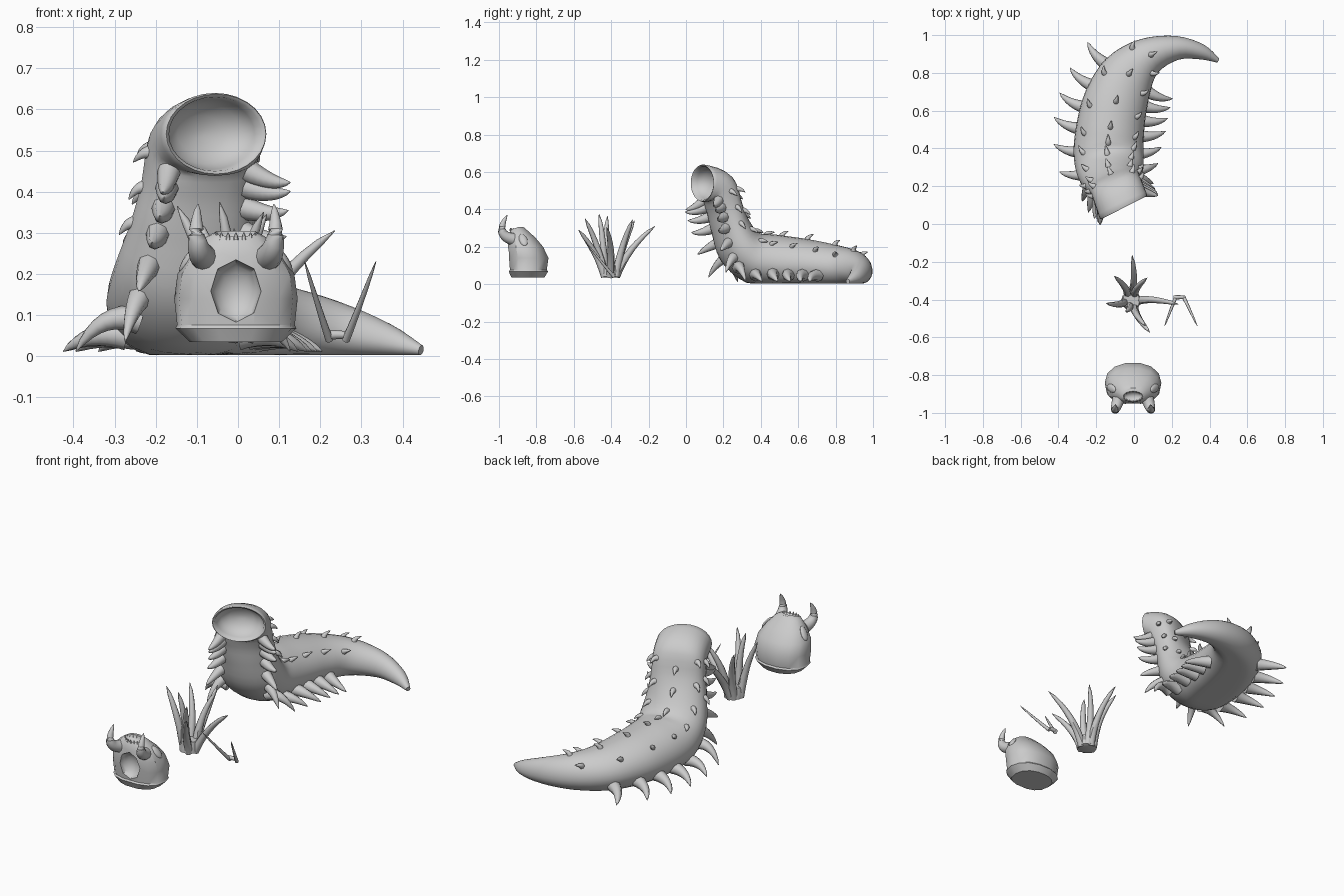
import bpy, bmesh, math
from mathutils import Vector, Matrix

if "Cube" in bpy.data.objects:
    bpy.data.objects.remove(bpy.data.objects["Cube"])

GREY = (0.6, 0.6, 0.6, 1)
mat = bpy.data.materials.new("plain grey")
mat.use_nodes = True
mat.diffuse_color = GREY
mat.node_tree.nodes["Principled BSDF"].inputs["Base Color"].default_value = GREY
UP = Vector((0, 0, 1))


def smooth(ob, angle):
    bpy.ops.object.select_all(action='DESELECT')
    ob.select_set(True)
    bpy.context.view_layer.objects.active = ob
    bpy.ops.object.shade_smooth_by_angle(angle=math.radians(angle))


def finish(bm, name, angle=45):
    bmesh.ops.recalc_face_normals(bm, faces=bm.faces[:])
    mesh = bpy.data.meshes.new(name)
    bm.to_mesh(mesh)
    bm.free()
    mesh.materials.append(mat)
    ob = bpy.data.objects.new(name, mesh)
    bpy.context.collection.objects.link(ob)
    smooth(ob, angle)
    return ob


def loft(bm, rings):
    loops = [[bm.verts.new(p) for p in ring] for ring in rings]
    n = len(loops[0])
    for a, b in zip(loops, loops[1:]):
        for i in range(n):
            j = (i + 1) % n
            bm.faces.new((a[i], a[j], b[j], b[i]))
    bm.faces.new(loops[0][::-1])
    bm.faces.new(loops[-1])


def boxy(v, power):
    return math.copysign(abs(v) ** power, v)


def limb(bm, base, bend, tip, radius, power=0.7, sides=8, steps=8):
    """Tapered tube along a three-point curve."""
    base, bend, tip = Vector(base), Vector(bend), Vector(tip)
    rings = []
    for k in range(steps + 1):
        t = k / steps
        p = base * (1 - t) ** 2 + bend * 2 * t * (1 - t) + tip * t * t
        d = ((bend - base) * (1 - t) + (tip - bend) * t).normalized()
        q = d.to_track_quat('Z', 'Y')
        r = radius * (1 - t) ** power + 0.0012
        rings.append([p + q @ Vector((r * math.cos(a), r * math.sin(a), 0))
                      for a in (math.tau * i / sides for i in range(sides))])
    loft(bm, rings)


def cut(ob, location, scale, rotation, segments, rings):
    """Scoop an ellipsoid out of an object."""
    bm = bmesh.new()
    m = Matrix.LocRotScale(Vector(location), rotation.to_quaternion(), Vector(scale))
    bmesh.ops.create_uvsphere(bm, u_segments=segments, v_segments=rings, radius=1, matrix=m)
    tool = finish(bm, "cutter")
    mod = ob.modifiers.new("scoop", 'BOOLEAN')
    mod.operation = 'DIFFERENCE'
    mod.object = tool
    bpy.context.view_layer.objects.active = ob
    bpy.ops.object.modifier_apply(modifier=mod.name)
    bpy.data.objects.remove(tool)


# Worm body: x, y, z, half width, upper height, lower height from tail to neck
SPINE = [(.445, .865, .015, .012, .012, .012),
         (.36, .91, .035, .04, .045, .035),
         (.23, .932, .06, .063, .075, .06),
         (.08, .89, .08, .10, .10, .085),
         (-.03, .79, .095, .145, .115, .11),
         (-.095, .65, .105, .17, .135, .125),
         (-.125, .51, .11, .18, .15, .13),
         (-.135, .38, .13, .185, .15, .135),
         (-.125, .29, .205, .178, .12, .13),
         (-.11, .235, .32, .155, .095, .10),
         (-.098, .205, .42, .14, .078, .085),
         (-.082, .165, .505, .138, .10, .085),
         (-.056, .092, .54, .14, .10, .10)]
LAST = len(SPINE) - 1
MOUTH = Vector((.45, -.89, 0)).normalized()


def sample(s):
    s = max(0, min(LAST, s))
    i = min(int(s), LAST - 1)
    t = s - i
    a, b, c, d = (SPINE[max(0, min(LAST, i + k))] for k in (-1, 0, 1, 2))
    return [0.5 * (2 * q + (r - p) * t + (2 * p - 5 * q + 4 * r - w) * t * t
                   + (3 * q - p - 3 * r + w) * t ** 3) for p, q, r, w in zip(a, b, c, d)]


def frame(s):
    tan = (Vector(sample(s + .9)[:3]) - Vector(sample(s - .9)[:3])).normalized()
    tan = tan.lerp(MOUTH, max(0, s - LAST + 1)).normalized()
    side = tan.cross(UP).normalized()
    return tan, side, side.cross(tan)


def skin(s, a, scale=1):
    x, y, z, w, h, low = sample(s)
    _, side, up = frame(s)
    # the neck is squarer than the rest
    power = 1 - .3 * max(0, 1 - abs(s - 10.4) / 1.6)
    p = Vector((x, y, z)) + scale * (side * w * boxy(math.cos(a), power)
                                     + up * (h if math.sin(a) > 0 else low) * boxy(math.sin(a), power))
    p.z = max(p.z, .003)
    return p


ANGLES = [math.tau * i / 28 for i in range(28)]
bm = bmesh.new()
rings = [[skin(k / 4, a) for a in ANGLES] for k in range(LAST * 4 + 1)]
# hollow bowl inside the neck opening
for scale, depth in ((.97, -.006), (.9, -.002), (.86, .025), (.72, .055), (.45, .078), (.1, .088)):
    rings.append([skin(LAST, a, scale) - MOUTH * depth for a in ANGLES])
loft(bm, rings)
finish(bm, "worm_body", 60)


def spike(bm, s, deg, aim_deg, length, radius, sweep, lift=0):
    """Hooked spike on the body skin, swept towards the tail."""
    a, aim = math.radians(deg), math.radians(aim_deg)
    tan, side, up = frame(s)
    out = side * math.cos(aim) + up * math.sin(aim)
    base = skin(s, a, .93)
    tip = base + out * length - tan * sweep + UP * lift
    tip.z = max(tip.z, .012)
    limb(bm, base, base + out * length * .6 - UP * lift * .3, tip, radius)


# Big spikes along both flanks, drooping to the ground under the neck
bm = bmesh.new()
for k in range(6):
    s = 4.1 + k * .68
    rise = max(0, s - 6.2)
    deg = -28 - 16 * rise
    spike(bm, s, deg, -5, .155, .034, .045, -.035 - .06 * rise)
    spike(bm, s, 180 - deg, 185, .145, .034, .045, -.035 - .06 * rise)
finish(bm, "flank_spikes")

# Forward-pointing spikes on both edges of the neck, the right ones aimed further ahead
bm = bmesh.new()
for k in range(6):
    s = 7.9 + k * .56
    lift = .02 - .05 * max(0, 9 - s)
    spike(bm, s, -42, -66, .125, .028, 0, lift)
    spike(bm, s, 220, 222, .115, .028, 0, lift)
finish(bm, "neck_spikes")

# Small thorns in rows over the back
bm = bmesh.new()
for row, deg in enumerate((90, 42, 138, 8, 172)):
    for k in range(8 if row < 3 else 3):
        s = (3.0 if row < 3 else 9) + k * (1.03 if row < 3 else .85) + (.35 if row in (1, 2) else 0)
        spike(bm, s, deg, deg, .036, .016, .034)
finish(bm, "back_thorns")

# Tentacle clump: stump and tapering arms that rise, then lean out with a slight curl
CLUMP = Vector((-.015, -.405, .04))
bm = bmesh.new()
loft(bm, [[CLUMP + Vector((r * math.cos(a), r * math.sin(a), z)) for a in ANGLES[::2]]
          for r, z in ((.04, -.005), (.052, .0), (.052, .025), (.045, .06))])
curl = .025
for x, y, z in ((-.01, -.165, .31), (.235, -.425, .305), (.085, -.575, .29),
                (-.148, -.42, .365), (-.105, -.275, .34), (.07, -.285, .345),
                (.062, -.54, .35), (-.045, -.465, .375)):
    tip = Vector((x, y, z))
    flat = Vector((x - CLUMP.x, y - CLUMP.y, 0))
    out = flat.normalized()
    limb(bm, CLUMP + out * .032, CLUMP + flat * .38 + UP * z * .5 + out.cross(UP) * curl, tip, .021, .42)
    curl = -curl
finish(bm, "tentacle_clump")

# Small forked feeler beside the clump
bm = bmesh.new()
limb(bm, (.212, -.39, .05), (.24, -.385, .055), (.272, -.39, .05), .011, .2)
for x, tip in ((.222, .162), (.262, .335)):
    limb(bm, (x, -.385, .04), (x + (tip - x) * .3, -.43, .09), (tip, -.54, .23), .009, .5)
finish(bm, "forked_feeler")

# Helmet-like head: z, half width, front y, back y
MID = -.005
bm = bmesh.new()
rings = []
for z, w, front, back in ((.035, .112, -.935, -.755), (.068, .147, -.95, -.735),
                          (.076, .143, -.943, -.742), (.14, .15, -.95, -.733),
                          (.20, .142, -.955, -.762), (.25, .11, -.95, -.805),
                          (.29, .072, -.94, -.85), (.305, .045, -.925, -.868)):
    ring = []
    for a in ANGLES[::2]:
        c, s = math.cos(a), math.sin(a)
        box = .78 if s < 0 else .92
        ring.append(Vector((MID + w * boxy(c, box),
                            (front + back) / 2 + (back - front) / 2 * boxy(s, box), z)))
    rings.append(ring)
loft(bm, rings)
head = finish(bm, "head", 35)
cut(head, (MID, -.955, .158), (.063, .078, .055), Matrix.Rotation(math.pi / 2, 3, 'X'), 8, 10)
cut(head, (MID, -.915, .308), (.055, .03, .03), Matrix.Rotation(.3, 3, 'X'), 16, 8)
smooth(head, 35)

# Teeth around the opening on top of the head
bm = bmesh.new()
for a in (math.tau * i / 16 for i in range(16)):
    p = Vector((MID + .05 * math.cos(a), -.913 + .026 * math.sin(a), .283))
    limb(bm, p, p + UP * .008, p + UP * .018, .006, .7, 6, 3)
finish(bm, "teeth")

# Horns and side eyes, mirrored
bm = bmesh.new()
eyes = bmesh.new()
for m in (-1, 1):
    limb(bm, (MID + m * .077, -.925, .24), (MID + m * .105, -1.025, .262),
         (MID + m * .092, -.955, .37), .032, .6, 12, 12)
    tilt = Matrix.Rotation(-m * .6, 3, 'Y') @ Matrix.Rotation(.3, 3, 'X')
    bmesh.ops.create_uvsphere(eyes, u_segments=12, v_segments=8, radius=1,
                              matrix=Matrix.LocRotScale(Vector((MID + m * .114, -.87, .236)),
                                                        tilt.to_quaternion(), Vector((.012, .022, .04))))
finish(bm, "horns")
finish(eyes, "side_eyes")
